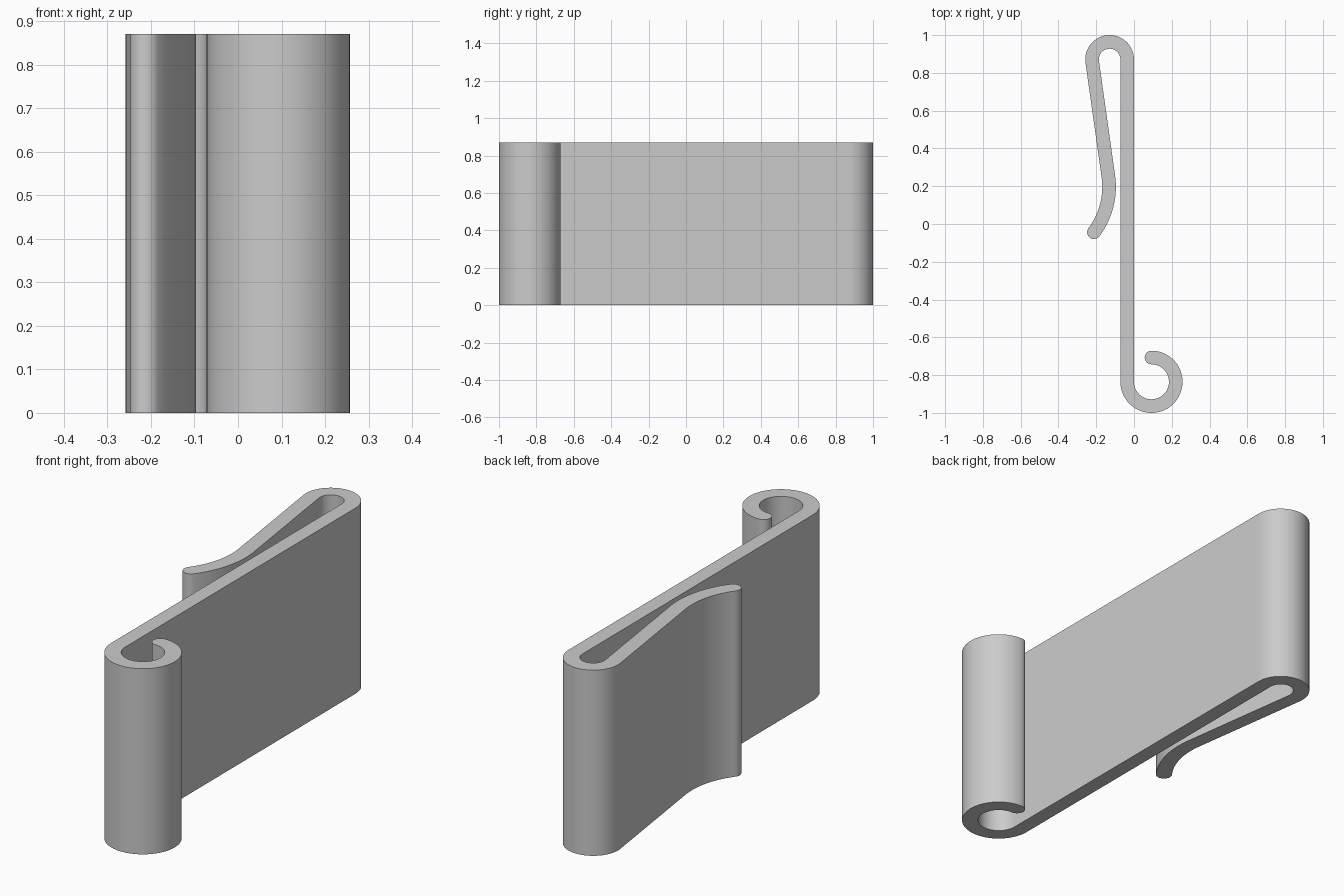
import bpy, bmesh, math

if "Cube" in bpy.data.objects:
    bpy.data.objects.remove(bpy.data.objects["Cube"])

HEIGHT = 0.87
HALF = 0.036          # half the strip thickness
TILT = 8              # lean of the spring arm in degrees


def arc(cx, cy, r, a0, a1, n, side):
    """Centreline arc as (x, y, normal angle); side = +1 if the normal to the
    left of travel points away from the arc centre, -1 if toward it."""
    pts = []
    for i in range(n + 1):
        a = math.radians(a0 + (a1 - a0) * i / n)
        normal = a if side > 0 else a + math.pi
        pts.append((cx + r * math.cos(a), cy + r * math.sin(a), normal))
    return pts


# Centreline: rolled hook, straight back plate, tight bend, arm, flared tip
path = arc(0.0925, -0.8355, 0.1285, 90, -180, 56, 1)
path += arc(-0.129, 0.871, 0.093, 0, 180 + TILT, 40, -1)
path += arc(-0.532, 0.197, 0.40, TILT, -37, 18, 1)


def cap(p, n=12):
    """Half-round end, swept clockwise from the left edge to the right edge."""
    x, y, a = p
    return [(x + HALF * math.cos(a - math.pi * i / n),
             y + HALF * math.sin(a - math.pi * i / n)) for i in range(n + 1)]


def offset(p, d):
    return (p[0] + d * math.cos(p[2]), p[1] + d * math.sin(p[2]))


# Closed outline of the strip
first, last = path[0], path[-1]
outline = [offset(p, HALF) for p in path[1:-1]]
outline += cap(last)
outline += [offset(p, -HALF) for p in reversed(path[1:-1])]
outline += cap((first[0], first[1], first[2] + math.pi))

# Extrude the outline upward
bm = bmesh.new()
base = bm.faces.new([bm.verts.new((x, y, 0)) for x, y in outline])
top = bmesh.ops.extrude_face_region(bm, geom=[base], use_keep_orig=True)
for v in [g for g in top["geom"] if isinstance(g, bmesh.types.BMVert)]:
    v.co.z = HEIGHT
bmesh.ops.recalc_face_normals(bm, faces=bm.faces)
mesh = bpy.data.meshes.new("spring_clip")
bm.to_mesh(mesh)
bm.free()

clip = bpy.data.objects.new("spring_clip", mesh)
bpy.context.collection.objects.link(clip)

grey = bpy.data.materials.new("light_grey")
grey.diffuse_color = (0.6, 0.6, 0.6, 1)
grey.use_nodes = True
grey.node_tree.nodes["Principled BSDF"].inputs["Base Color"].default_value = grey.diffuse_color
mesh.materials.append(grey)

# Smooth curved walls, sharp rims
bpy.context.view_layer.objects.active = clip
clip.select_set(True)
bpy.ops.object.shade_smooth_by_angle(angle=math.radians(30))
